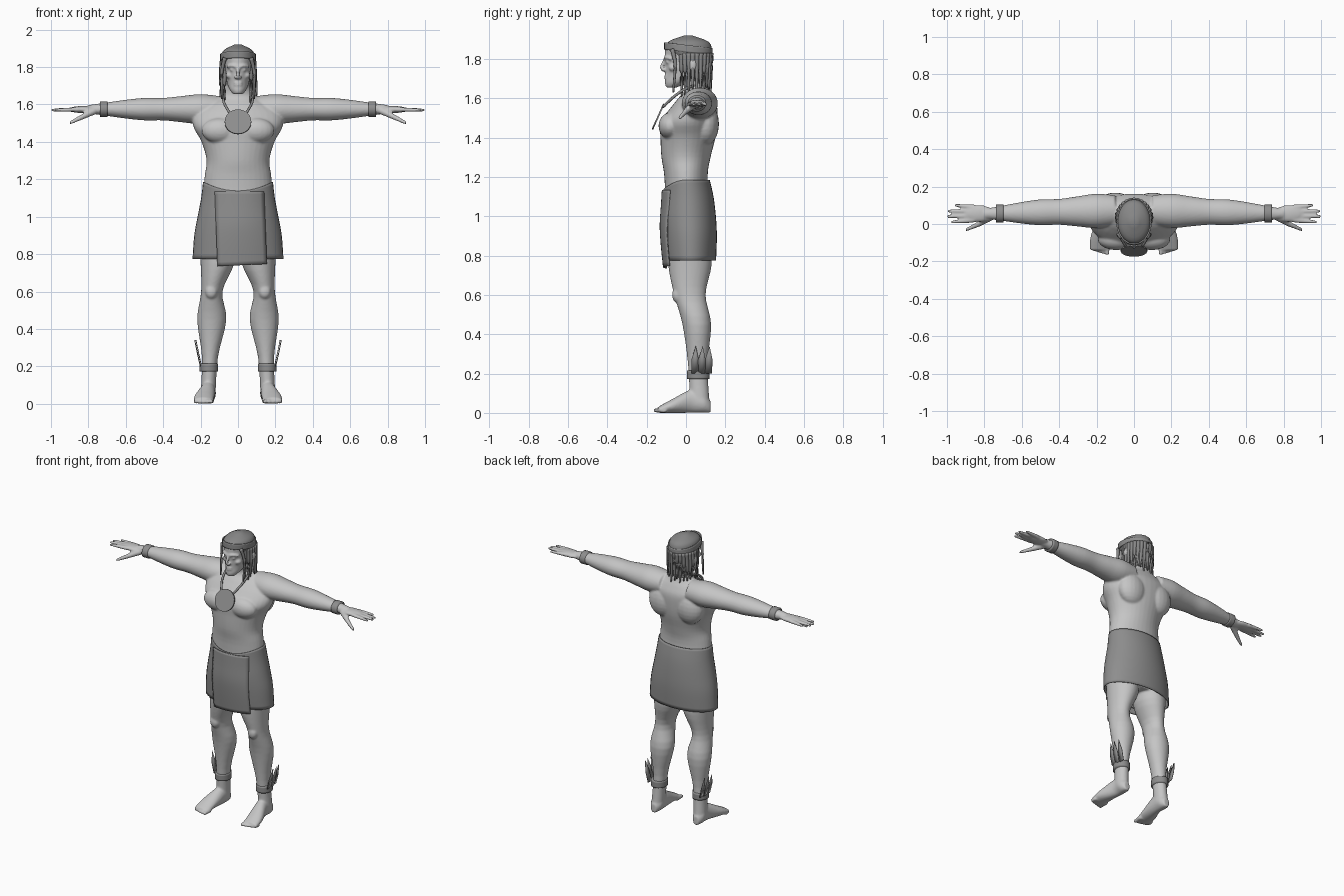
import bpy, bmesh, random
from math import sin, cos, tau, radians, sqrt
from mathutils import Vector, Matrix

random.seed(4)
if "Cube" in bpy.data.objects:
    bpy.data.objects.remove(bpy.data.objects["Cube"])


def material(name, grey):
    colour = (grey, grey, grey, 1)
    made = bpy.data.materials.new(name)
    made.use_nodes = True
    made.diffuse_color = colour
    made.node_tree.nodes["Principled BSDF"].inputs["Base Color"].default_value = colour
    return made


SKIN = material("light skin", .56)
CLOTH = material("dark cloth", .27)
HAIR = material("dark hair", .24)


def spline(rows, steps=4):
    """Run a smooth curve through a few key rows."""
    path = []
    last = len(rows) - 1
    for i in range(last):
        before, start, end, after = rows[max(i - 1, 0)], rows[i], rows[i + 1], rows[min(i + 2, last)]
        for k in range(steps):
            t = k / steps
            path.append([q + t * (r - p) / 2 + t * t * (p - 2.5 * q + 2 * r - s / 2)
                         + t ** 3 * (1.5 * (q - r) + (s - p) / 2)
                         for p, q, r, s in zip(before, start, end, after)])
    return path + [rows[-1]]


def bridge(bm, rings, capped):
    rings = [[bm.verts.new(point) for point in ring] for ring in rings]
    count = len(rings[0])
    for lower, upper in zip(rings, rings[1:]):
        for i in range(count):
            j = (i + 1) % count
            bm.faces.new((lower[i], lower[j], upper[j], upper[i]))
    if capped:
        bm.faces.new(rings[0])
        bm.faces.new(rings[-1])


def loft(bm, axis, rows, capped=True, sides=36):
    """Ellipses along an axis; row = position, two centres, two radii."""
    rings = []
    for t, cu, cv, ru, rv in spline(rows):
        ring = []
        for i in range(sides):
            u, v = cu + ru * cos(tau * i / sides), cv + rv * sin(tau * i / sides)
            ring.append({"X": (t, u, v), "Y": (u, t, v), "Z": (u, v, t)}[axis])
        rings.append(ring)
    bridge(bm, rings, capped)


def tube(bm, radius, tip, points, sides=10):
    """Round sweep whose radius narrows to the given share at its tip."""
    path = [Vector(point) for point in spline(points)]
    last = len(path) - 1
    rings = []
    for i, point in enumerate(path):
        turn = (path[min(i + 1, last)] - path[max(i - 1, 0)]).to_track_quat("Z", "Y")
        size = radius * (1 - (1 - tip) * i / last)
        rings.append([point + turn @ Vector((cos(tau * k / sides), sin(tau * k / sides), 0)) * size
                      for k in range(sides)])
    bridge(bm, rings, True)


def blob(bm, centre, size):
    place = Matrix.Translation(centre) @ Matrix.Diagonal((*size, 1))
    bmesh.ops.create_uvsphere(bm, u_segments=20, v_segments=12, radius=1, matrix=place)


def mirror(bm):
    copied = bmesh.ops.duplicate(bm, geom=bm.verts[:] + bm.edges[:] + bm.faces[:])["geom"]
    for item in copied:
        if isinstance(item, bmesh.types.BMVert):
            item.co.x *= -1


def finish(bm, name, surface, thickness=0):
    bmesh.ops.recalc_face_normals(bm, faces=bm.faces[:])
    mesh = bpy.data.meshes.new(name)
    bm.to_mesh(mesh)
    bm.free()
    made = bpy.data.objects.new(name, mesh)
    bpy.context.collection.objects.link(made)
    mesh.materials.append(surface)
    mesh.shade_smooth()
    if thickness:
        made.modifiers.new("Thickness", "SOLIDIFY").thickness = thickness
    return made


# Arm: a tapering sweep, slightly deeper than it is tall
bm = bmesh.new()
arm = [(.1, .07), (.2, .08), (.3, .07), (.4, .06), (.5, .06), (.6, .05), (.7, .036), (.8, .022)]
loft(bm, "X", [(x, .075 - .025 * x, 1.575, r * 1.15, r) for x, r in arm])

# Hand: flat palm, four spread fingers and a lowered thumb
blob(bm, (.83, .056, 1.573), (.08, .046, .019))
for i, tip in enumerate((.96, .995, 1, .98)):
    root, end = .09 - .023 * i, .1 - .03 * i
    tube(bm, .014, .6, [(.85, root, 1.573), (tip, end, 1.57)])
tube(bm, .021, .4, [(.77, .035, 1.565), (.83, 0, 1.535), (.9, -.032, 1.5)])

# Leg: thigh, knee, calf and ankle
loft(bm, "Z", [(.9, .11, .02, .1, .11), (.75, .11, .02, .09, .11), (.6, .14, .02, .057, .08),
               (.45, .14, .055, .078, .073), (.25, .15, .06, .043, .05), (.05, .16, .07, .04, .05)])
blob(bm, (.143, -.045, .6), (.033, .026, .04))

# Foot: sole always on the ground, five toes stepping outward
foot = [(.125, .16, .02, .03), (.09, .16, .04, .05), (.03, .16, .04, .06),
        (-.07, .18, .053, .035), (-.14, .185, .05, .016)]
loft(bm, "Y", [(y, x, r, width, r) for y, x, width, r in foot])
for i in range(5):
    x, r = .143 + .021 * i, .017 - .0015 * i
    tube(bm, r, .6, [(x, -.1, r), (x, -.165 + .006 * i, r * .7)])

# Chest muscle, shoulder blade and paired facial features
blob(bm, (.095, -.08, 1.46), (.1, .06, .068))
blob(bm, (.1, .1, 1.47), (.1, .068, .11))
blob(bm, (.09, .035, 1.77), (.014, .022, .034))
blob(bm, (.03, -.092, 1.785), (.015, .012, .008))
blob(bm, (.012, -.112, 1.746), (.01, .011, .008))
blob(bm, (.045, -.062, 1.755), (.022, .026, .018))
tube(bm, .009, .7, [(.008, -.108, 1.802), (.035, -.1, 1.808), (.06, -.075, 1.8)])
mirror(bm)

# Torso and neck
torso = [(.8, .02, .15, .09), (1, .01, .19, .11), (1.2, 0, .18, .11), (1.3, 0, .168, .125),
         (1.4, .01, .195, .14), (1.48, .015, .238, .145), (1.55, .04, .24, .12),
         (1.6, .05, .18, .09), (1.65, .055, .09, .06), (1.75, .035, .06, .06)]
loft(bm, "Z", [(z, 0, y, width, depth) for z, y, width, depth in torso])

# Head, nose, lips and chin
head = [(1.655, -.075, .025, .026), (1.68, -.05, .045, .058), (1.72, -.01, .06, .093),
        (1.82, .007, .075, .115), (1.87, .01, .078, .108), (1.91, .012, .03, .04)]
loft(bm, "Z", [(z, 0, y, width, depth) for z, y, width, depth in head])
tube(bm, .009, 1, [(0, -.102, 1.806), (0, -.127, 1.754), (0, -.108, 1.742)])
for z in (1.704, 1.716):
    blob(bm, (0, -.1, z), (.024, .011, .006))
blob(bm, (0, -.09, 1.67), (.02, .016, .015))

# Blend all flesh into one skin
body = finish(bm, "body", SKIN)
blend = body.modifiers.new("Blend", "REMESH")
blend.mode = "VOXEL"
blend.voxel_size = .0065
blend.use_smooth_shade = True
relax = body.modifiers.new("Relax", "SMOOTH")
relax.iterations = 5

# Hair cap
bm = bmesh.new()
cap = [(1.66, .068, .07, .05), (1.72, .058, .084, .07), (1.8, .037, .09, .096),
       (1.85, .014, .09, .118), (1.89, .012, .076, .1), (1.92, .012, .02, .02)]
loft(bm, "Z", [(z, 0, y, width, depth) for z, y, width, depth in cap])

# Locks hanging around the sides and back
for angle in range(-40, 221, 13):
    across, back = .093 * cos(radians(angle)), .036 + .09 * sin(radians(angle))
    sway = random.uniform(-.01, .01)
    tube(bm, .016, .25, [(across * .9, back, 1.83), (across, back, 1.74),
                         (across + sway, back, random.uniform(1.6, 1.66))])
for side in (-1, 1):
    tube(bm, .012, .4, [(side * .07, -.07, 1.85), (side * .086, -.055, 1.77), (side * .085, -.065, 1.63)])
finish(bm, "hair", HAIR)

# Headband, tilted up at the front
bm = bmesh.new()
loft(bm, "Z", [(z, 0, .012, .095, .123) for z in (1.835, 1.872)], False)
for vert in bm.verts:
    vert.co.z -= .12 * vert.co.y
finish(bm, "headband", CLOTH, .008)

# Wrist and ankle bands
bm = bmesh.new()
loft(bm, "X", [(x, .056, 1.575, .047, .042) for x in (.698, .737)])
mirror(bm)
finish(bm, "wrist_bands", CLOTH)
bm = bmesh.new()
loft(bm, "Z", [(z, .156, .063, .05, .057) for z in (.172, .215)])
mirror(bm)
finish(bm, "ankle_bands", CLOTH)

# Pointed feathers standing on the outside of each ankle band
bm = bmesh.new()
for y in (.045, .08, .115):
    x = .207 - .2 * abs(y - .065)
    outline = [(0, -.017, .2), (0, .017, .2), (.016, .02, .27), (.03, .005, .34), (.016, -.018, .27)]
    bm.faces.new([bm.verts.new((x + out, y + along, z)) for out, along, z in outline])
mirror(bm)
finish(bm, "ankle_feathers", CLOTH, .004)

# Wrapped skirt with a dipped waist
WRAP = [(1.185, 0, .003, .187, .118), (1.1, 0, .01, .197, .13), (1, 0, .013, .216, .139),
        (.9, 0, .018, .234, .139), (.775, 0, .022, .243, .131)]
bm = bmesh.new()
loft(bm, "Z", WRAP, False)
for vert in bm.verts:
    front = max(0, -vert.co.y / .12)
    vert.co.z -= .6 * front ** 2 * max(0, vert.co.z - 1.1)
finish(bm, "skirt", CLOTH, .006)

# Front flap following the skirt
bm = bmesh.new()
grid = []
for z, cx, cy, width, depth in spline(WRAP):
    down = (1.185 - z) / .41
    row = []
    for i in range(13):
        across = i / 12
        x = -.125 + .265 * across + .015 * down
        y = cy - depth * sqrt(1 - (x / width) ** 2) - .008
        row.append(bm.verts.new((x, y, 1.135 - down * (.4 - .012 * across))))
    grid.append(row)
for upper, lower in zip(grid, grid[1:]):
    for i in range(12):
        bm.faces.new((upper[i], upper[i + 1], lower[i + 1], lower[i]))
finish(bm, "front_flap", CLOTH, .006)

# Necklace cord and round pendant
bm = bmesh.new()
tube(bm, .007, 1, [(.045, -.118, 1.555), (.075, -.06, 1.61), (.08, .01, 1.655), (.06, .09, 1.67), (0, .118, 1.665)])
mirror(bm)
finish(bm, "necklace_cord", CLOTH)
bpy.ops.mesh.primitive_cylinder_add(vertices=40, radius=.071, depth=.008, location=(0, -.142, 1.507),
                                    rotation=(radians(66), 0, 0))
pendant = bpy.context.object
pendant.name = "pendant"
pendant.data.materials.append(CLOTH)
bpy.ops.object.shade_smooth_by_angle()
